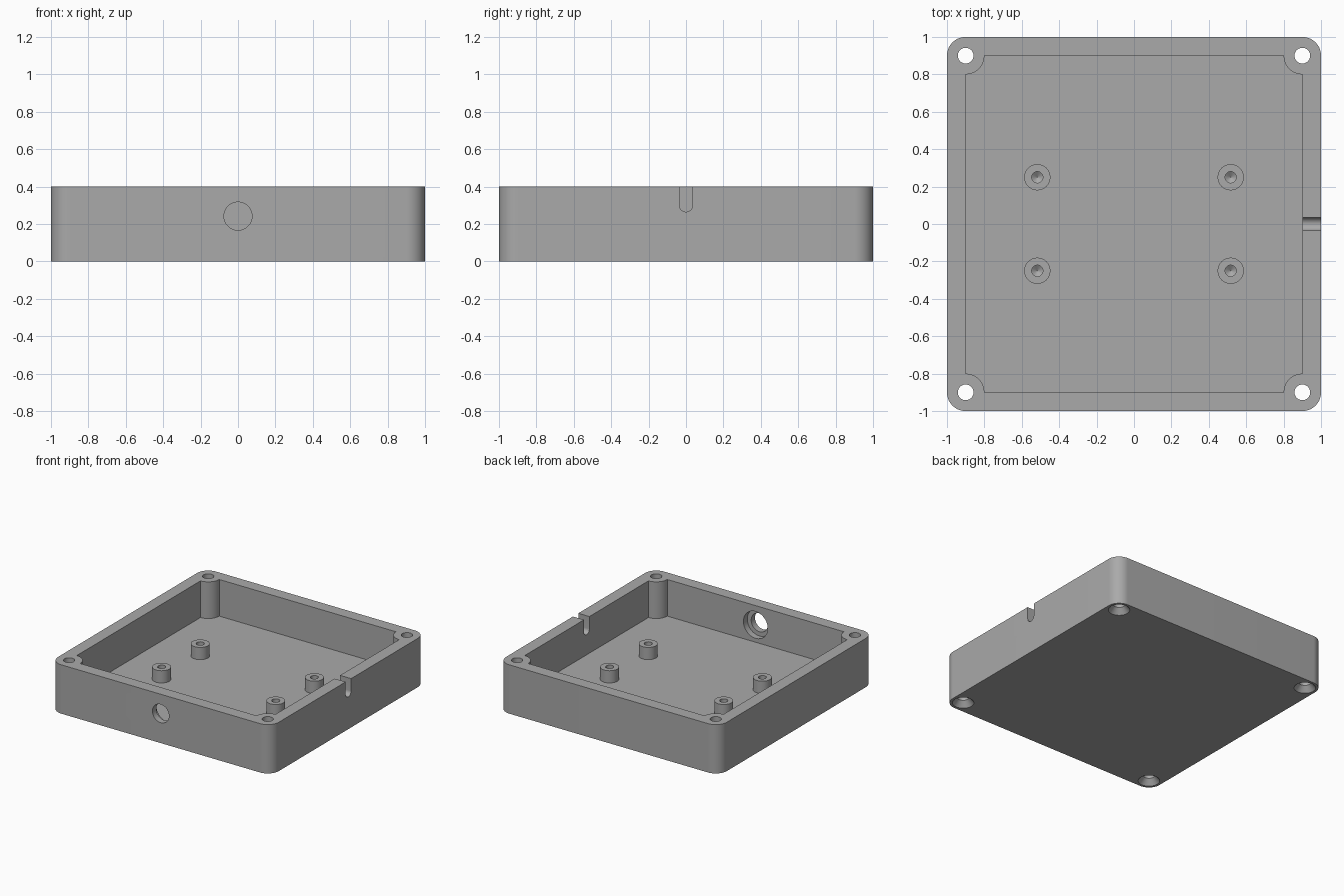
import bpy
import bmesh
from math import radians, cos, sin
from mathutils import Matrix, Vector

WALL, HEIGHT, FLOOR = 0.1, 0.4, 0.1
POST = 0.9            # corner post centre

if "Cube" in bpy.data.objects:
    bpy.data.objects.remove(bpy.data.objects["Cube"])

grey = bpy.data.materials.new("plain_grey")
grey.use_nodes = True
colour = (0.4, 0.4, 0.4, 1)
grey.diffuse_color = colour
grey.node_tree.nodes["Principled BSDF"].inputs["Base Color"].default_value = colour


def make_object(name, bm):
    bmesh.ops.recalc_face_normals(bm, faces=bm.faces)
    mesh = bpy.data.meshes.new(name)
    bm.to_mesh(mesh)
    bm.free()
    obj = bpy.data.objects.new(name, mesh)
    bpy.context.collection.objects.link(obj)
    mesh.materials.append(grey)
    return obj


def corner_outline(start, sweep, steps=16):
    """Square outline whose four corners are arcs about the corner posts."""
    points = []
    for k in range(4):
        turn = Matrix.Rotation(radians(90 * k), 2)
        for i in range(steps + 1):
            a = radians(start + sweep * i / steps)
            points.append(turn @ Vector((POST + WALL * cos(a), POST + WALL * sin(a))))
    return points


def prism(name, outline, z0, z1):
    bm = bmesh.new()
    base = bm.faces.new([bm.verts.new((p.x, p.y, z0)) for p in outline])
    top = bmesh.ops.extrude_face_region(bm, geom=[base])["geom"]
    verts = [v for v in top if isinstance(v, bmesh.types.BMVert)]
    bmesh.ops.translate(bm, verts=verts, vec=(0, 0, z1 - z0))
    return make_object(name, bm)


def turned(name, profile, place, segments=48):
    """Closed solid from (radius, height) points turned about an axis."""
    bm = bmesh.new()
    rings = []
    for r, h in profile:
        angles = [radians(360 * i / segments) for i in range(segments)]
        rings.append([bm.verts.new((r * cos(a), r * sin(a), h)) for a in angles])
    for low, high in zip(rings, rings[1:]):
        for i in range(segments):
            j = (i + 1) % segments
            bm.faces.new((low[i], low[j], high[j], high[i]))
    bm.faces.new(rings[0])
    bm.faces.new(rings[-1])
    bmesh.ops.transform(bm, matrix=place, verts=bm.verts)
    return make_object(name, bm)


def apply_boolean(target, other, operation):
    mod = target.modifiers.new("cut", 'BOOLEAN')
    mod.operation, mod.solver, mod.object = operation, 'EXACT', other
    bpy.context.view_layer.objects.active = target
    bpy.ops.object.modifier_apply(modifier=mod.name)
    bpy.data.objects.remove(other)


# Tray: rounded block with a pocket that leaves the corner posts
tray = prism("enclosure_tray", corner_outline(0, 90), 0, HEIGHT)
apply_boolean(tray, prism("pocket", corner_outline(270, -90), FLOOR, HEIGHT + 0.1), 'DIFFERENCE')

# Countersunk screw holes through the posts
screw = [(0.08, -0.01), (0.08, 0.0), (0.042, 0.045), (0.042, HEIGHT + 0.1)]
for x in (-POST, POST):
    for y in (-POST, POST):
        apply_boolean(tray, turned("screw_hole", screw, Matrix.Translation((x, y, 0))), 'DIFFERENCE')

# Board standoffs with blind drilled holes
pillar = [(0.07, FLOOR - 0.03), (0.07, 0.2)]
drill = [(0.002, 0.085), (0.03, 0.105), (0.03, 0.25)]
for x in (-0.517, 0.517):
    for y in (-0.25, 0.25):
        spot = Matrix.Translation((x, y, 0))
        apply_boolean(tray, turned("standoff", pillar, spot), 'UNION')
        apply_boolean(tray, turned("standoff_hole", drill, spot), 'DIFFERENCE')

# Stepped round port in the front wall, wider on the inside
port = [(0.075, -0.05), (0.075, 0.05), (0.11, 0.05), (0.11, 0.15)]
facing_back = Matrix.Translation((0, -1, 0.242)) @ Matrix.Rotation(radians(-90), 4, 'X')
apply_boolean(tray, turned("front_port", port, facing_back), 'DIFFERENCE')

# Round-bottomed cable notch in the left wall
arc = [radians(180 * i / 16) for i in range(17)]
notch_outline = [Vector((0.035 * sin(a - radians(90)), -0.035 * cos(a - radians(90)))) for a in arc]
notch_outline += [Vector((0.035, 0.2)), Vector((-0.035, 0.2))]
notch = prism("cable_notch", notch_outline, 0.85, 1.05)
# Lay the profile upright: its x becomes y, its y becomes z, its depth becomes x
upright = Matrix(((0, 0, 1, 0), (1, 0, 0, 0), (0, 1, 0, 0.3), (0, 0, 0, 1)))
notch.data.transform(upright)
apply_boolean(tray, notch, 'DIFFERENCE')

# Smooth round walls, crisp edges
bpy.ops.object.select_all(action='DESELECT')
tray.select_set(True)
bpy.context.view_layer.objects.active = tray
bpy.ops.object.shade_smooth_by_angle(angle=radians(30))
